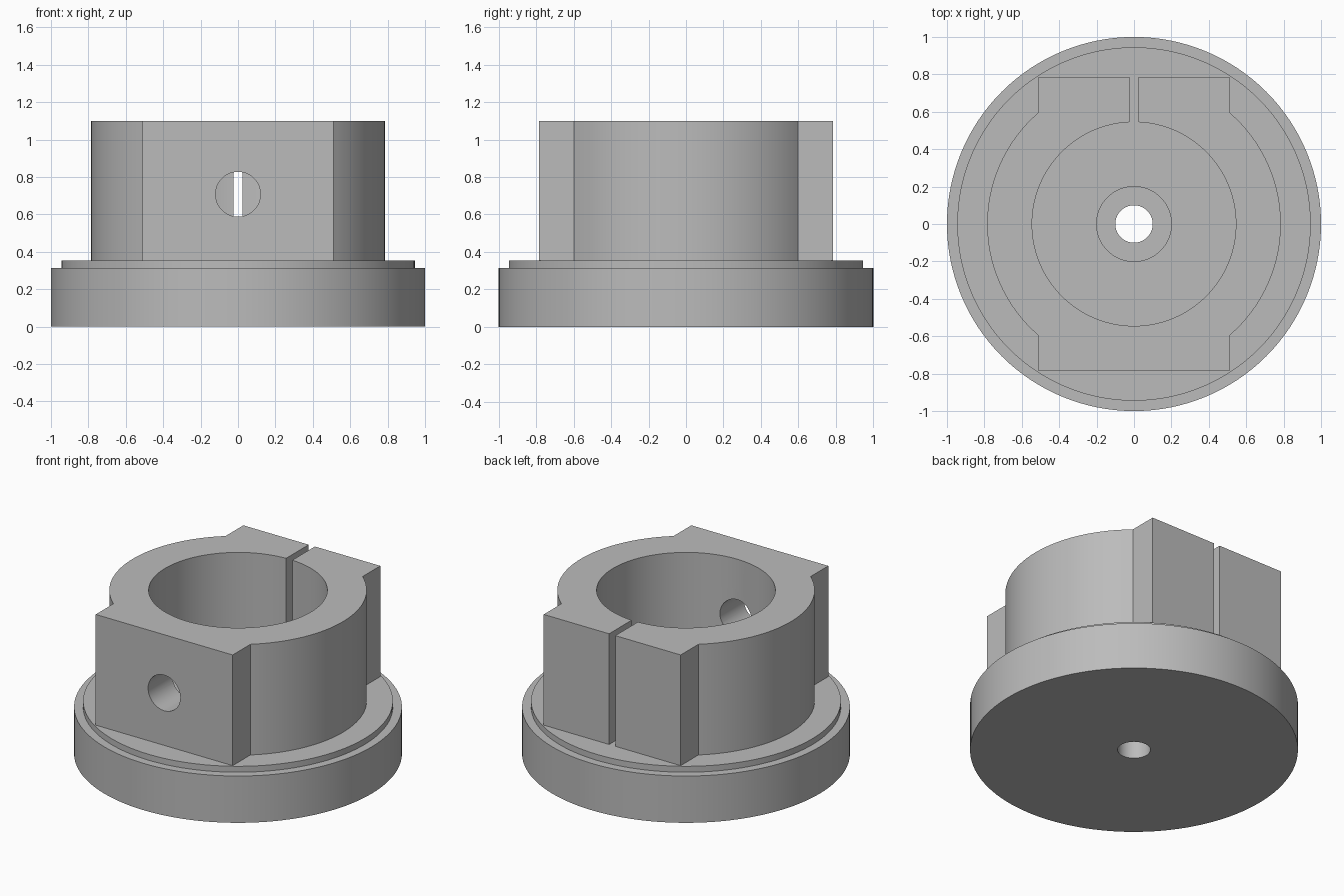
import bpy, bmesh
from math import sin, cos, pi, asin, radians

cube = bpy.data.objects.get("Cube")
if cube:
    bpy.data.objects.remove(cube, do_unlink=True)

grey = bpy.data.materials.new("plain grey")
grey.use_nodes = True
colour = (0.5, 0.5, 0.5, 1)
grey.diffuse_color = colour
grey.node_tree.nodes["Principled BSDF"].inputs["Base Color"].default_value = colour

BASE_TOP, BODY_TOP = 0.355, 1.1
SEGMENTS = 128


def finish(name, bm):
    """Turn a bmesh into a named, coloured object."""
    bmesh.ops.recalc_face_normals(bm, faces=bm.faces)
    mesh = bpy.data.meshes.new(name)
    bm.to_mesh(mesh)
    bm.free()
    mesh.materials.append(grey)
    obj = bpy.data.objects.new(name, mesh)
    bpy.context.collection.objects.link(obj)
    return obj


def smooth(obj):
    bpy.ops.object.select_all(action='DESELECT')
    obj.select_set(True)
    bpy.context.view_layer.objects.active = obj
    bpy.ops.object.shade_smooth_by_angle(angle=radians(30))


def lathe(name, profile):
    """Revolve a closed (radius, height) profile around z."""
    bm = bmesh.new()
    rings = [[bm.verts.new((r * cos(2 * pi * i / SEGMENTS), r * sin(2 * pi * i / SEGMENTS), z))
              for i in range(SEGMENTS)] for r, z in profile]
    for a, b in zip(rings, rings[1:] + rings[:1]):
        for i in range(SEGMENTS):
            j = (i + 1) % SEGMENTS
            bm.faces.new((a[i], a[j], b[j], b[i]))
    return finish(name, bm)


def arc(radius, start, end, steps):
    """Points from start to end angle, measured from the +y axis towards +x."""
    return [(radius * sin(start + (end - start) * i / steps),
             radius * cos(start + (end - start) * i / steps)) for i in range(steps + 1)]


# Stepped flange with a counterbored centre hole
smooth(lathe("flange", [(0.1, 0), (1, 0), (1, 0.315), (0.945, 0.315),
                        (0.945, BASE_TOP), (0.2, BASE_TOP), (0.2, 0.18), (0.1, 0.18)]))

# Split clamp collar: half outline, mirrored across x, with flat lugs front and back
OUTER, BORE, LUG, SLOT = 0.785, 0.545, 0.51, 0.023
join, gap = asin(LUG / OUTER), asin(SLOT / BORE)
outside = [(SLOT, OUTER), (LUG, OUTER)] + arc(OUTER, join, pi - join, 48) + [(LUG, -OUTER)]
inside = arc(BORE, pi, gap, 64)
mirrored = lambda pts: [(-x, y) for x, y in reversed(pts)]
outline = outside + mirrored(outside) + mirrored(inside)[:-1] + inside

bm = bmesh.new()
face = bm.faces.new([bm.verts.new((x, y, BASE_TOP - 0.005)) for x, y in outline])
sides = bmesh.ops.extrude_face_region(bm, geom=[face], use_keep_orig=True)
for v in (g for g in sides["geom"] if isinstance(g, bmesh.types.BMVert)):
    v.co.z = BODY_TOP
collar = finish("clamp_collar", bm)

# Cross hole through the front wall only
bpy.ops.mesh.primitive_cylinder_add(vertices=48, radius=0.12, depth=0.8,
                                    location=(0, -0.7, 0.708), rotation=(pi / 2, 0, 0))
cutter = bpy.context.object
cutter.name = "cross_hole_cutter"
cutter.data.materials.append(grey)
cutter.hide_render = True

cut = collar.modifiers.new("cross hole", 'BOOLEAN')
cut.operation = 'DIFFERENCE'
cut.solver = 'EXACT'
cut.object = cutter
bpy.context.view_layer.objects.active = collar
bpy.ops.object.modifier_apply(modifier=cut.name)
bpy.data.objects.remove(cutter, do_unlink=True)
smooth(collar)
